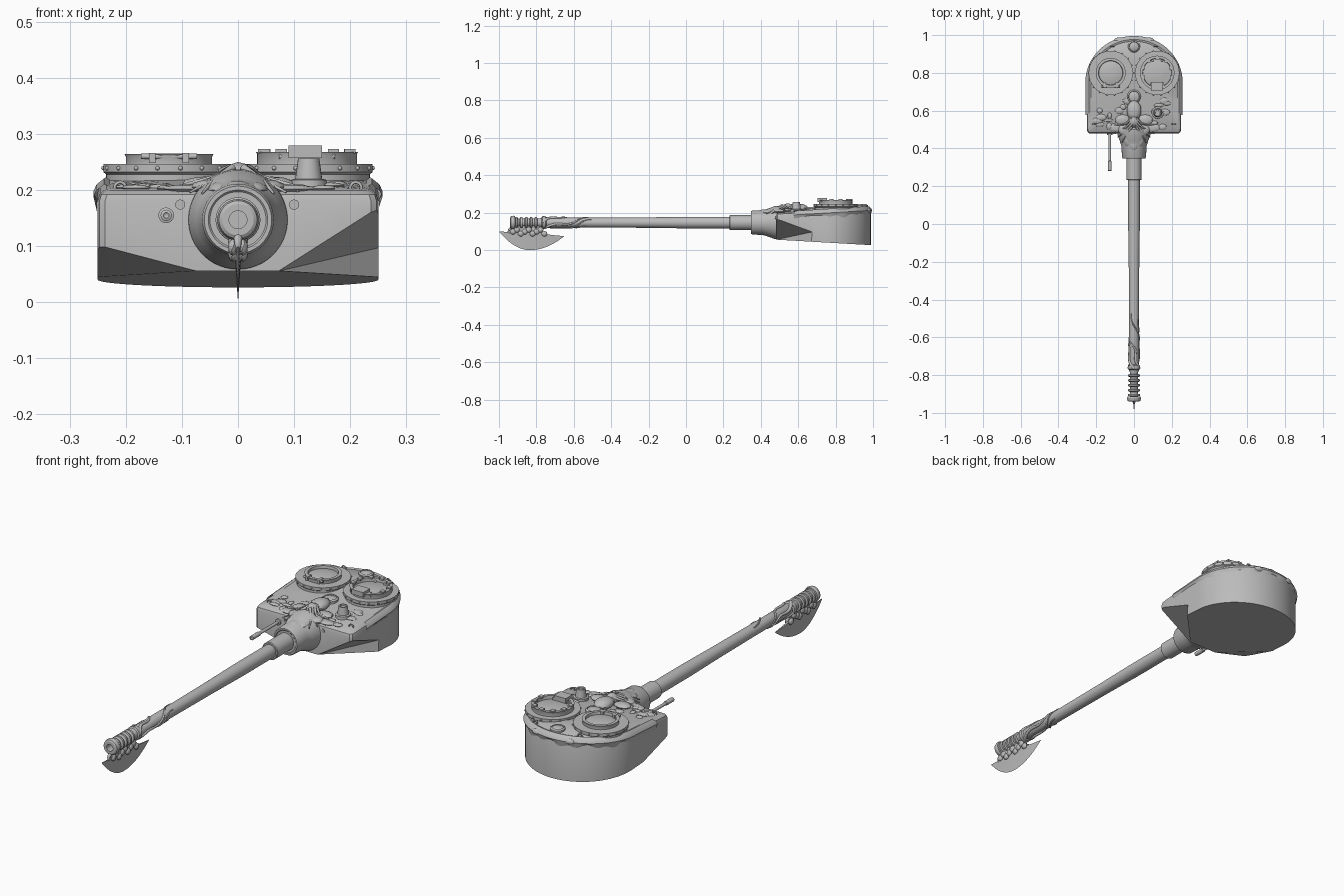
import bpy, bmesh, math, random
from math import sin, cos, pi, radians
from mathutils import Vector, Matrix

random.seed(4)
cube = bpy.data.objects.get("Cube")
if cube:
    bpy.data.objects.remove(cube)

steel = bpy.data.materials.new("plain grey steel")
steel.use_nodes = True
GREY = (0.5, 0.5, 0.5, 1)
steel.diffuse_color = GREY
for node in steel.node_tree.nodes:
    if node.type == 'BSDF_PRINCIPLED':
        node.inputs["Base Color"].default_value = GREY
parts = []


def finish(name, bm):
    bmesh.ops.remove_doubles(bm, verts=bm.verts, dist=1e-5)
    bmesh.ops.recalc_face_normals(bm, faces=bm.faces)
    mesh = bpy.data.meshes.new(name)
    bm.to_mesh(mesh)
    bm.free()
    mesh.materials.append(steel)
    ob = bpy.data.objects.new(name, mesh)
    bpy.context.collection.objects.link(ob)
    parts.append(ob)
    return ob


def loft(bm, rings, closed=True):
    loops = [[bm.verts.new(p) for p in ring] for ring in rings]
    n = len(loops[0])
    for a, b in zip(loops, loops[1:]):
        for i in range(n if closed else n - 1):
            j = (i + 1) % n
            bm.faces.new((a[i], a[j], b[j], b[i]))
    return loops


def lathe(name, profile, loc=(0, 0, 0), axis='Z', seg=40):
    bm = bmesh.new()
    rings = []
    for r, h in profile:
        r = max(r, 1e-7)
        ring = []
        for i in range(seg):
            c, s = r * cos(2 * pi * i / seg), r * sin(2 * pi * i / seg)
            ring.append(Vector(loc) + Vector((c, s, h) if axis == 'Z' else (c, h, s)))
        rings.append(ring)
    loops = loft(bm, rings)
    for end, r in ((loops[0], profile[0][0]), (loops[-1], profile[-1][0])):
        if r > 0:
            bm.faces.new(end)
    return finish(name, bm)


def box(name, loc, size):
    bm = bmesh.new()
    bmesh.ops.create_cube(bm, size=1, matrix=Matrix.Translation(loc) @ Matrix.Diagonal((*size, 1)))
    return finish(name, bm)


def blobs(name, items):
    """Rounded lumps, each a location and three radii."""
    bm = bmesh.new()
    for loc, size in items:
        bmesh.ops.create_icosphere(bm, subdivisions=2, radius=1,
                                   matrix=Matrix.Translation(loc) @ Matrix.Diagonal((*size, 1)))
    return finish(name, bm)


def tube(name, points, radius, taper=0.3, cyclic=False):
    curve = bpy.data.curves.new(name, 'CURVE')
    curve.dimensions = '3D'
    curve.bevel_depth = radius
    curve.bevel_resolution = 2
    curve.use_fill_caps = True
    spline = curve.splines.new('POLY')
    spline.points.add(len(points) - 1)
    for i, p in enumerate(points):
        spline.points[i].co = (*p, 1)
        spline.points[i].radius = 1 - (1 - taper) * i / (len(points) - 1)
    spline.use_cyclic_u = cyclic
    spline.use_smooth = True
    curve.materials.append(steel)
    bpy.context.collection.objects.link(bpy.data.objects.new(name, curve))


# Turret shell: horseshoe plan with a domed roof
def plan():
    pts = [(0.25 * cos(pi * i / 36), 0.75 + 0.238 * sin(pi * i / 36)) for i in range(37)]
    side = [(-0.25, 0.75 - 0.04 * i) for i in range(1, 7)]
    corner = [(-0.247, 0.488), (-0.237, 0.48)]
    front = [(-0.2 + 0.05 * i, 0.48) for i in range(9)]
    return pts + side + corner + front + [(-x, y) for x, y in (side + corner)[::-1]]


def wall_top(y):
    return 0.18 + 0.06 * (y - 0.48)


def ring(scale, height, pts=None):
    return [(x * scale, 0.74 + (y - 0.74) * scale, height(y, i))
            for i, (x, y) in enumerate(pts or plan())]


def fill(bm):
    bmesh.ops.holes_fill(bm, edges=[e for e in bm.edges if e.is_boundary], sides=0)


def bisect(bm, co, no, **kw):
    bmesh.ops.bisect_plane(bm, geom=bm.verts[:] + bm.edges[:] + bm.faces[:],
                           plane_co=co, plane_no=no, **kw)
    fill(bm)


bm = bmesh.new()
loops = loft(bm, [ring(1, lambda y, i: 0.0), ring(1, lambda y, i: wall_top(y)),
                  ring(0.985, lambda y, i: wall_top(y) + 0.012),
                  ring(0.94, lambda y, i: wall_top(y) + 0.02),
                  ring(0.5, lambda y, i: wall_top(y) + 0.028)])
bm.faces.new(loops[-1])
bisect(bm, (0, 0.48, 0.056), (0, -0.058, -1), clear_outer=True)
shell = finish("turret_shell", bm)

# Angled undercuts at the lower front corners
P, Q, R, S = (0.07, 0.478, 0.055), (0.25, 0.675, 0.097), (0.25, 0.49, 0.165), (0.25, 0.67, 0.04)
L1, L2, L3 = (-0.25, 0.48, 0.102), (-0.07, 0.479, 0.055), (-0.25, 0.67, 0.045)
for side, planes in ((1, ((P, Q, R), (P, Q, S))), (-1, ((L1, L2, L3),))):
    bm = bmesh.new()
    bmesh.ops.create_cube(bm, size=0.6, matrix=Matrix.Translation((side * 0.33, 0.5, 0.05)))
    for a, b, c in planes:
        a, b, c = Vector(a), Vector(b), Vector(c)
        normal = (b - a).cross(c - a).normalized()
        if normal.dot(Vector((side * 0.3, 0.4, 0)) - a) < 0:
            normal.negate()
        bisect(bm, a, normal, clear_inner=True)
    cutter = finish("undercut_cutter", bm)
    cutter.hide_render = True
    parts.remove(cutter)
    mod = shell.modifiers.new("undercut", 'BOOLEAN')
    mod.operation, mod.object, mod.solver = 'DIFFERENCE', cutter, 'EXACT'
    bpy.context.view_layer.objects.active = shell
    bpy.ops.object.modifier_apply(modifier=mod.name)
    bpy.data.objects.remove(cutter)

# Draped edge hanging in waves over the sides and back
drape_plan = [(0.25, 0.58 + 0.0425 * i) for i in range(4)]
drape_plan += [(0.25 * cos(pi * i / 72), 0.75 + 0.238 * sin(pi * i / 72)) for i in range(73)]
drape_plan += [(-x, y) for x, y in drape_plan[3::-1]]
bm = bmesh.new()
loft(bm, [ring(0.9, lambda y, i: wall_top(y) + 0.019, drape_plan),
          ring(0.955, lambda y, i: wall_top(y) + 0.024, drape_plan),
          ring(1.01, lambda y, i: wall_top(y) + 0.013, drape_plan),
          ring(1.03, lambda y, i: wall_top(y) + 0.002, drape_plan),
          ring(1.005, lambda y, i: wall_top(y) - 0.017 + 0.012 * sin(i * 0.6) * cos(i * 0.23),
               drape_plan)], closed=False)
finish("draped_edge", bm)

# Gun mantlet, barrel and muzzle brake
GUN = (0, 0, 0.147)
lathe("mantlet", [(0.09, 0.5), (0.088, 0.475), (0.075, 0.44), (0.066, 0.41), (0.064, 0.355),
                  (0.06, 0.347), (0.053, 0.347), (0.05, 0.35), (0.0, 0.35)], GUN, 'Y', 48)
barrel = [(0.04, 0.36), (0.04, 0.235), (0.037, 0.232), (0.031, 0.232), (0.031, -0.0), (0.028, -0.2),
          (0.026, -0.5), (0.026, -0.775)]
for k in range(5):
    y = -0.785 - 0.026 * k
    barrel += [(0.022, y), (0.022, y - 0.01), (0.031, y - 0.012), (0.031, y - 0.021)]
barrel += [(0.022, -0.912), (0.034, -0.914), (0.037, -0.922), (0.034, -0.936), (0.028, -0.94),
           (0.016, -0.94), (0.016, -0.88), (0, -0.88)]
lathe("barrel", barrel, GUN, 'Y', 32)
lathe("barrel_collar", [(0.026, -0.745), (0.032, -0.75), (0.032, -0.768), (0.026, -0.772)], GUN, 'Y')

# Twisted ornament around the barrel
for k in range(4):
    twist = []
    for i in range(33):
        t = i / 32
        a = k * pi / 2 + 3.6 * t + 0.5 * sin(9 * t)
        twist.append((0.026 * cos(a), -0.765 + (0.2 + 0.03 * k) * t, 0.147 + 0.027 * sin(a)))
    tube("barrel_tendril", twist, 0.008)

# Axe blade below the muzzle, thick at the top and sharp along the arc
bm = bmesh.new()
left, right, edge = [], [], []
for i in range(33):
    t = i / 32
    d = -0.165 + 0.35 * t
    y = -0.835 + d
    low = 0.1 * (d / 0.165) ** 2 if d < 0 else 0.075 * (d / 0.185) ** 2
    high = 0.1 - 0.025 * t + 0.012 * sin(pi * t) ** 4
    half = 0.007 * sin(pi * t)
    left.append((-half, y, high))
    right.append((half, y, high))
    edge.append((0, y, low))
loft(bm, [edge, left, right, edge], closed=False)
finish("axe_blade", bm)
box("axe_neck", (0, -0.835, 0.11), (0.02, 0.13, 0.035))
neck = []
for i in range(9):
    y = -0.925 + 0.021 * i
    for x in (-0.009, 0.009):
        neck.append(((x, y, 0.098 + 0.012 * sin(i * 2.1)), (0.009, 0.016, 0.015)))
blobs("axe_neck_ornament", neck)
tube("axe_hook", [(0, -0.925, 0.12), (0, -0.945, 0.11), (0, -0.95, 0.095), (0, -0.935, 0.08)], 0.009)

# Coaxial gun and sight ports on the front plate
lathe("coaxial_gun", [(0.014, 0.49), (0.014, 0.472), (0.007, 0.47), (0.007, 0.335), (0.01, 0.333),
                      (0.01, 0.282), (0.005, 0.28), (0, 0.285)], (-0.128, 0, 0.155), 'Y', 16)
for x in (-0.103, 0.1):
    lathe("sight_port", [(0.009, 0.49), (0.009, 0.476), (0, 0.476)], (x, 0, 0.174), 'Y', 20)

# Roof ornament: a crest with spread folds running onto the mantlet
crest = [((0, 0.6, 0.225), (0.04, 0.055, 0.024)), ((0, 0.545, 0.222), (0.03, 0.035, 0.028)),
         ((0, 0.49, 0.212), (0.045, 0.05, 0.016)), ((0, 0.43, 0.205), (0.025, 0.05, 0.013))]
for s in (-1, 1):
    crest += [((s * 0.045, 0.5, 0.205), (0.04, 0.035, 0.015)), ((s * 0.03, 0.46, 0.2), (0.025, 0.055, 0.016)),
              ((s * 0.06, 0.55, 0.212), (0.04, 0.03, 0.012)), ((s * 0.09, 0.51, 0.202), (0.05, 0.025, 0.008))]
    for k in range(4):
        tube("crest_fold", [(s * 0.01, 0.56 - 0.015 * k, 0.24), (s * 0.045, 0.53 - 0.02 * k, 0.222 - 0.002 * k),
                            (s * (0.13 - 0.022 * k), 0.52 - 0.03 * k, 0.2 - 0.002 * k)], 0.007)
blobs("roof_crest", crest)
lumps = []
for i in range(26):
    x, y = random.uniform(-0.2, 0.2), random.uniform(0.5, 0.66)
    lumps.append(((x, y, wall_top(y) + 0.021), (random.uniform(0.01, 0.03), random.uniform(0.008, 0.02), 0.006)))
blobs("roof_lumps", lumps)
blobs("rear_lumps", [((x, 0.975 - 0.8 * x * x, 0.212), (0.028, 0.018, 0.014)) for x in (-0.08, -0.04, 0, 0.04, 0.08)])

# Two roof cupolas with rivets, hatch lids and hinges
for s, rim, top in ((-1, 0.077, 0.264), (1, 0.089, 0.268)):
    at = (s * 0.123, 0.8, 0)
    lathe("cupola", [(0.112, 0.17), (0.112, 0.228), (0.117, 0.232), (0.117, 0.246), (rim, 0.246),
                     (rim, top - 0.004), (rim + 0.002, top), (rim - 0.012, top), (rim - 0.014, 0.252),
                     (0.045, 0.257), (0.02, 0.26), (0, 0.26)], at, 'Z', 56)
    blobs("cupola_rivets", [((at[0] + 0.117 * cos(k * pi / 9), 0.8 + 0.117 * sin(k * pi / 9), 0.239),
                             (0.004, 0.004, 0.004)) for k in range(18)])
    for dx in (-0.03, 0.03):
        box("hatch_hinge", (at[0] + dx, 0.735, 0.257), (0.012, 0.03, 0.018))
    tube("hatch_hinge_pin", [(at[0] - 0.05, 0.728, 0.26), (at[0] + 0.05, 0.728, 0.26)], 0.005, 1)
    blobs("hatch_bolts", [((at[0] + dx, 0.865, 0.256), (0.006, 0.006, 0.006)) for dx in (-0.025, 0.025)])
box("periscope_cover", (0.12, 0.728, 0.268), (0.06, 0.05, 0.022))
for k in range(7):
    a = -0.3 + k * 0.62
    box("vision_block", (0.123 + 0.08 * cos(a), 0.8 + 0.08 * sin(a), 0.269), (0.02, 0.02, 0.008))

# Roof fittings: ventilators, periscope stub and lifting rings
for y, r in ((0.94, 0.032), (0.675, 0.036)):
    z = wall_top(y)
    lathe("roof_ventilator", [(r, z), (r, z + 0.032), (r * 0.8, z + 0.038), (r * 0.75, z + 0.034),
                              (r * 0.4, z + 0.038), (0, z + 0.04)], (0, y, 0), 'Z', 28)
lathe("periscope_stub", [(0.034, 0.19), (0.032, 0.218), (0.024, 0.22), (0.019, 0.256), (0.014, 0.256),
                         (0.013, 0.25), (0, 0.25)], (0.126, 0.59, 0), 'Z', 24)
for s in (-1, 1):
    for x, y, z in ((0.21, 0.53, 0.204), (0.115, 0.94, 0.232)):
        loop = [(s * x + 0.01 * cos(k * pi / 8), y, z + 0.01 * sin(k * pi / 8)) for k in range(16)]
        tube("lifting_ring", loop, 0.003, 1, True)
        lathe("lifting_ring_base", [(0.012, z - 0.02), (0.009, z - 0.005), (0, z - 0.005)], (s * x, y, 0), 'Z', 14)

# Smooth shading that keeps hard edges
bpy.ops.object.select_all(action='DESELECT')
for ob in parts:
    ob.select_set(True)
bpy.context.view_layer.objects.active = shell
bpy.ops.object.shade_smooth_by_angle(angle=radians(32))
